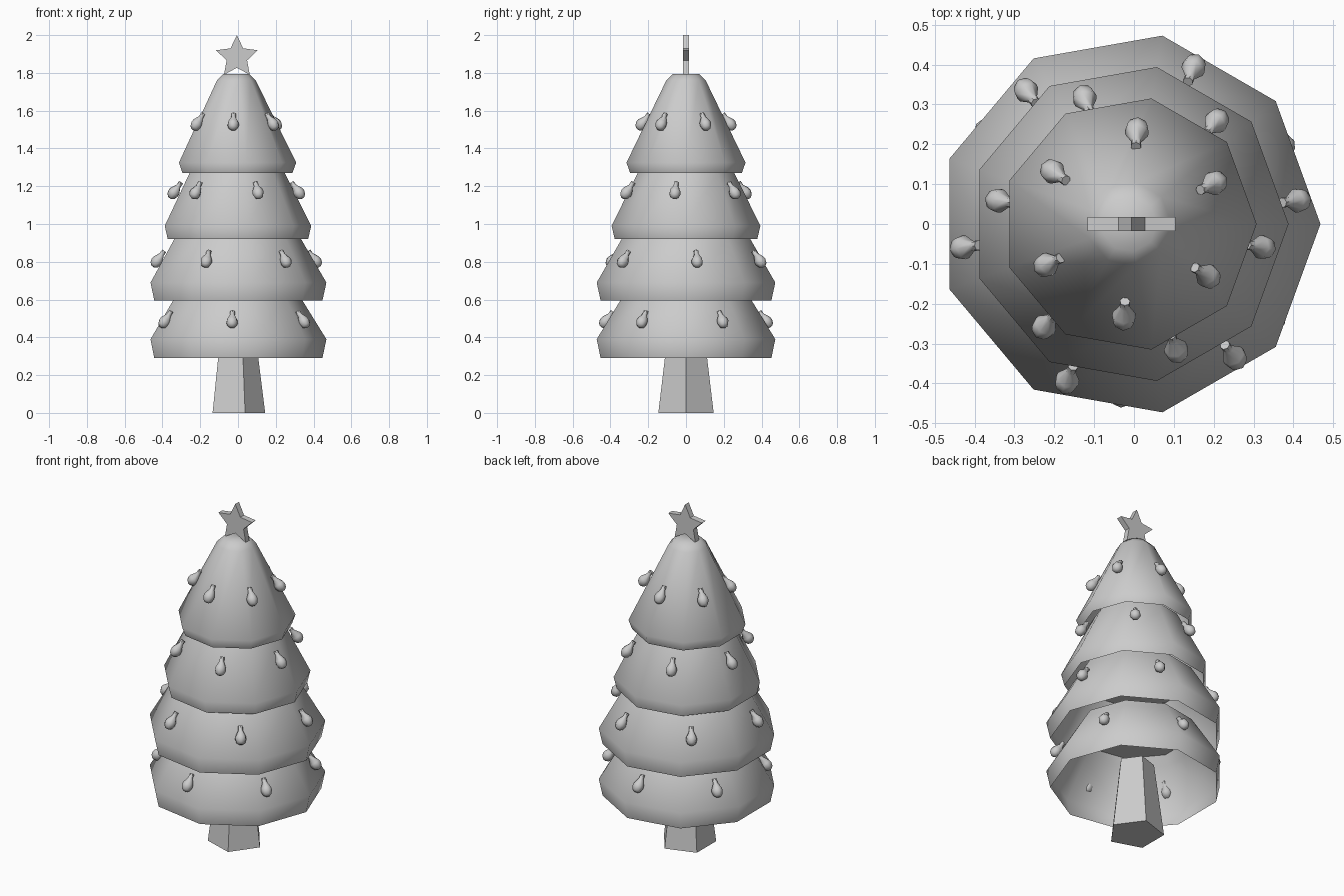
import bpy, bmesh, math
from mathutils import Matrix, Vector

if "Cube" in bpy.data.objects:
    bpy.data.objects.remove(bpy.data.objects["Cube"])

CX = -0.012  # axis of the nine-sided tiers


def finish(bm, name, angle):
    bmesh.ops.recalc_face_normals(bm, faces=bm.faces)
    me = bpy.data.meshes.new(name)
    bm.to_mesh(me)
    bm.free()
    ob = bpy.data.objects.new(name, me)
    bpy.context.collection.objects.link(ob)
    bpy.ops.object.select_all(action='DESELECT')
    ob.select_set(True)
    bpy.context.view_layer.objects.active = ob
    if angle:
        bpy.ops.object.shade_smooth_by_angle(angle=math.radians(angle))
    return ob


def lathe(bm, profile, sides, mat=Matrix(), cap_first=False, cap_last=False):
    """Stack of polygon rings from (radius, height) pairs."""
    rings = []
    for r, z in profile:
        rings.append([bm.verts.new(mat @ Vector((
            r * math.cos(2 * math.pi * i / sides),
            r * math.sin(2 * math.pi * i / sides), z))) for i in range(sides)])
    for a, b in zip(rings, rings[1:]):
        for i in range(sides):
            j = (i + 1) % sides
            bm.faces.new((a[i], a[j], b[j], b[i]))
    if cap_first:
        bm.faces.new(rings[0][::-1])
    if cap_last:
        bm.faces.new(rings[-1])


# Tapered five-sided trunk
bm = bmesh.new()
lathe(bm, [(0.154, 0), (0.1, 0.43)], 5, Matrix.Translation((-0.01, 0, 0)), True, True)
finish(bm, "trunk", 0)

# Hollow foliage tiers, open underneath
tiers = [
    ("bottom", [(0.459, 0.29), (0.48, 0.39), (0.35, 0.6), (0.318, 0.65)]),
    ("lower", [(0.459, 0.595), (0.48, 0.69), (0.346, 0.92), (0.315, 0.97)]),
    ("upper", [(0.383, 0.92), (0.4, 0.99), (0.26, 1.27), (0.235, 1.32)]),
    ("top", [(0.3, 1.27), (0.32, 1.325), (0.106, 1.76), (0.07, 1.795)]),
]
for name, prof in tiers:
    bm = bmesh.new()
    lathe(bm, prof, 9, Matrix.Translation((CX, 0, 0)), cap_last=True)
    finish(bm, name + "_tier", 50)

# Six hanging bulbs on each tier: stem radius, stem height, first angle
bulb = [(0.013, 0), (0.013, -0.024), (0.029, -0.056), (0.031, -0.072),
        (0.024, -0.092), (0.011, -0.102)]
rows = [("bottom", 0.388, 0.537, 27), ("lower", 0.385, 0.857, 8),
        ("upper", 0.297, 1.22, 50), ("top", 0.195, 1.583, 26)]
for name, r, z, start in rows:
    bm = bmesh.new()
    for k in range(6):
        m = (Matrix.Translation((CX + 0.003, 0, 0))
             @ Matrix.Rotation(math.radians(start + 60 * k), 4, 'Z')
             @ Matrix.Translation((r, 0, z))
             @ Matrix.Rotation(math.radians(-36), 4, 'Y'))
        lathe(bm, bulb, 7, m, True, True)
    finish(bm, name + "_bulbs", 50)

# Flat five-pointed star
bm = bmesh.new()
pts = []
for i in range(10):
    a = math.pi / 2 + i * math.pi / 5
    r = 0.057 if i % 2 else 0.116
    pts.append(bm.verts.new((-0.006 + r * math.cos(a), -0.017, 1.884 + r * math.sin(a))))
f = bm.faces.new(pts)
ext = bmesh.ops.extrude_face_region(bm, geom=[f])
bmesh.ops.translate(bm, vec=(0, 0.034, 0),
                    verts=[v for v in ext["geom"] if isinstance(v, bmesh.types.BMVert)])
finish(bm, "star", 0)
